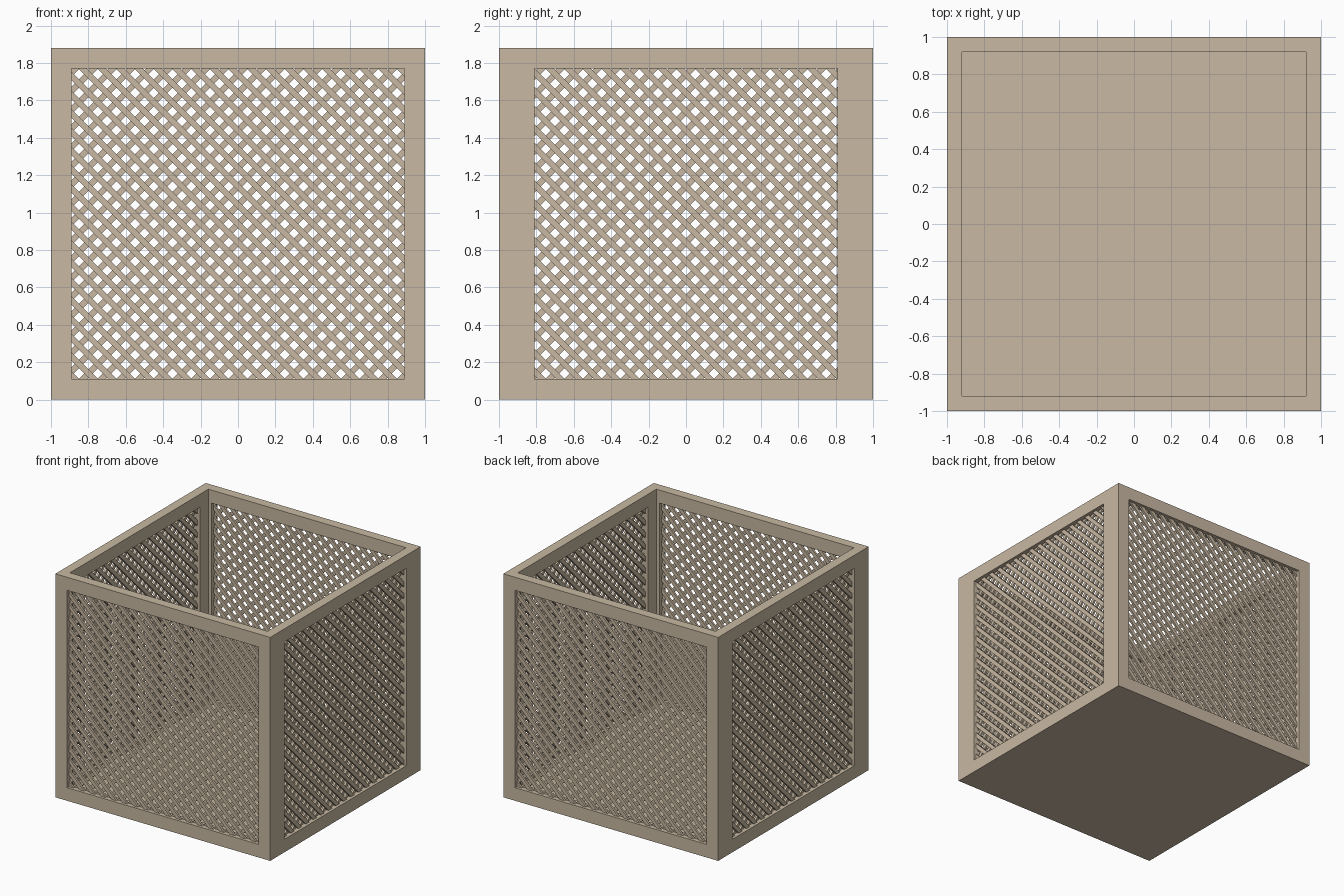
import bpy, bmesh, math
from mathutils import Matrix, Vector

if "Cube" in bpy.data.objects:
    bpy.data.objects.remove(bpy.data.objects["Cube"])

H, T, B = 1.88, 0.08, 0.11        # height, wall thickness, frame board width
PITCH, SLAT, DEPTH = 0.1, 0.032, 0.017   # lattice spacing, slat width, slat depth

wood = bpy.data.materials.new("tan wood")
wood.diffuse_color = (0.58, 0.48, 0.36, 1)
wood.use_nodes = True
wood.node_tree.nodes["Principled BSDF"].inputs["Base Color"].default_value = wood.diffuse_color


def add_box(bm, size, matrix):
    bmesh.ops.create_cube(bm, size=1, matrix=matrix @ Matrix.Diagonal((*size, 1)))


def finish(bm, name, matrix=Matrix()):
    me = bpy.data.meshes.new(name)
    bm.to_mesh(me)
    bm.free()
    me.materials.append(wood)
    ob = bpy.data.objects.new(name, me)
    ob.matrix_world = matrix
    bpy.context.collection.objects.link(ob)


def frame(name, half, matrix):
    # two full-height stiles and two rails
    bm = bmesh.new()
    for s in (-1, 1):
        add_box(bm, (B, T, H), Matrix.Translation((s * (half - B / 2), 0, H / 2)))
        add_box(bm, (2 * (half - B), T, B),
                Matrix.Translation((0, 0, H / 2 + s * (H - B) / 2)))
    finish(bm, name, matrix)


def lattice(name, half, matrix):
    # two crossing layers of diagonal slats, ends let into the frame
    bm = bmesh.new()
    a, b = half - B + 0.03, H / 2 - B + 0.03
    n = int((a + b) / PITCH) + 1
    for s in (-1, 1):
        for i in range(-n, n + 1):
            c = i * PITCH                      # line z = s * (x - c)
            lo, hi = max(-a, c - b), min(a, c + b)
            if hi - lo < 0.02:
                continue
            x = (lo + hi) / 2
            m = (Matrix.Translation((x, s * DEPTH / 2, H / 2 + s * (x - c)))
                 @ Matrix.Rotation(-s * math.pi / 4, 4, 'Y'))
            add_box(bm, ((hi - lo) * math.sqrt(2), DEPTH, SLAT), m)
    finish(bm, name, matrix)


# four walls: front and back run full width, the sides fit between them
for i, side in enumerate(("front", "right", "back", "left")):
    half = 1 if i % 2 == 0 else 1 - T
    m = Matrix.Rotation(i * math.pi / 2, 4, 'Z') @ Matrix.Translation((0, -1 + T / 2, 0))
    frame(side + "_frame", half, m)
    lattice(side + "_lattice", half, m)

# floor panel between the walls
bm = bmesh.new()
add_box(bm, (2 - 2 * T, 2 - 2 * T, 0.08), Matrix.Translation((0, 0, 0.04)))
finish(bm, "floor")
